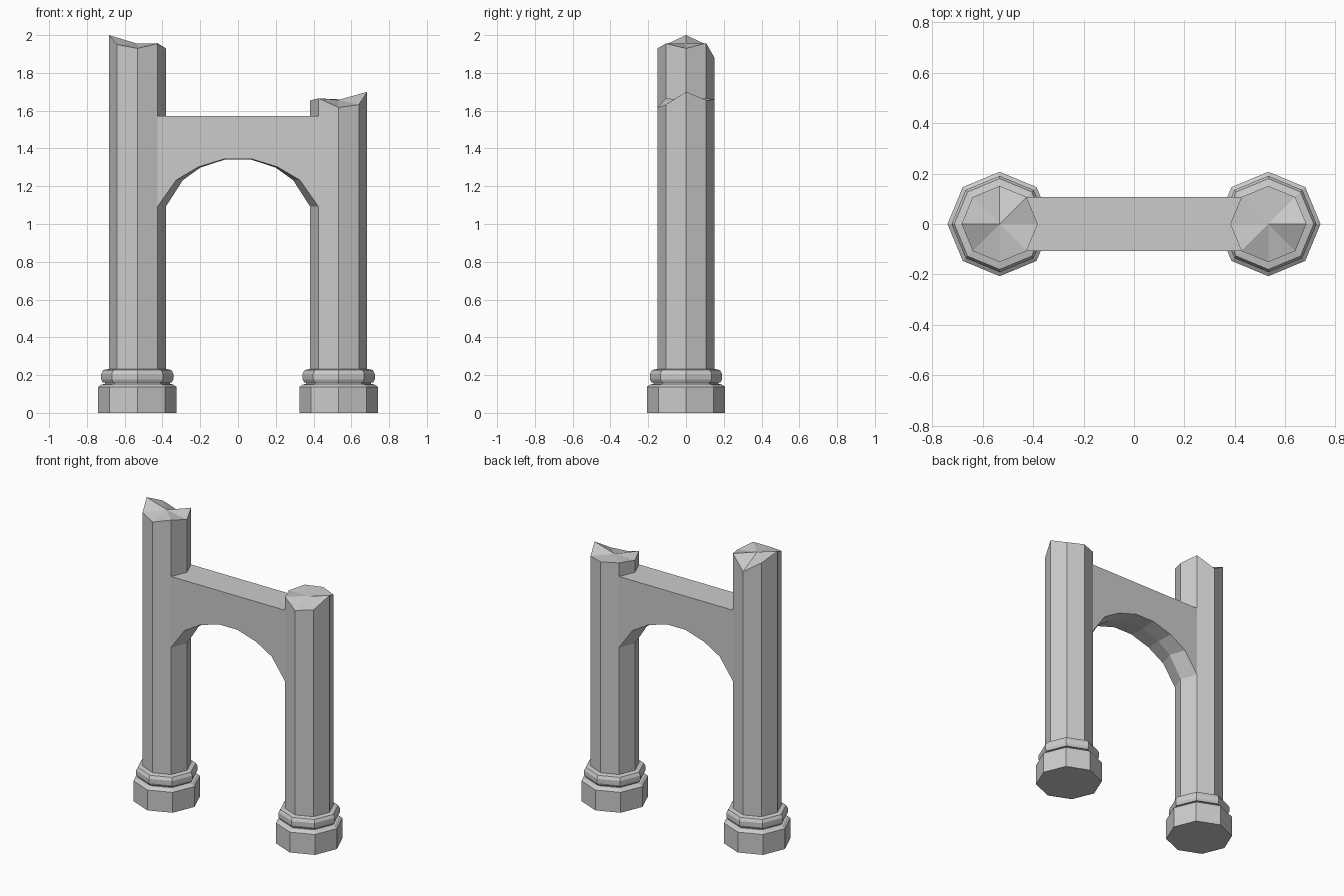
import bpy, bmesh
from math import cos, sin, pi

if "Cube" in bpy.data.objects:
    bpy.data.objects.remove(bpy.data.objects["Cube"])

R = 0.151        # shaft radius
CX = 0.533       # column centre distance
C = R * cos(pi / 4)


def finish(name, bm):
    bmesh.ops.recalc_face_normals(bm, faces=bm.faces[:])
    me = bpy.data.meshes.new(name)
    bm.to_mesh(me)
    bm.free()
    ob = bpy.data.objects.new(name, me)
    bpy.context.collection.objects.link(ob)
    return ob


def ring(bm, cx, r, zs):
    return [bm.verts.new((cx + r * cos(i * pi / 4), r * sin(i * pi / 4), z))
            for i, z in enumerate(zs)]


def bridge(bm, a, b):
    for i in range(len(a)):
        j = (i + 1) % len(a)
        bm.faces.new((a[i], a[j], b[j], b[i]))


# Octagonal column: moulded base, shaft and jagged broken top
BASE = [(0.207, 0), (0.207, 0.138), (0.19, 0.15), (0.172, 0.154), (0.172, 0.162),
        (0.183, 0.162), (0.191, 0.178), (0.191, 0.207), (0.18, 0.227), (R, 0.233)]


def column(name, cx, top, centre):
    bm = bmesh.new()
    rings = [ring(bm, cx, r, [z] * 8) for r, z in BASE]
    rings.append(ring(bm, cx, R, top))
    for a, b in zip(rings, rings[1:]):
        bridge(bm, a, b)
    bm.faces.new(rings[0][::-1])
    tip = bm.verts.new((cx, 0, centre))
    for i in range(8):
        bm.faces.new((rings[-1][i], rings[-1][(i + 1) % 8], tip))
    return finish(name, bm)


# Broken top heights, counter-clockwise from +x
column("tall_column", -CX, [1.93, 1.957, 1.88, 1.95, 2.0, 1.95, 1.93, 1.955], 1.955)
column("short_column", CX, [1.70, 1.655, 1.66, 1.665, 1.655, 1.665, 1.617, 1.632], 1.657)

# Arched lintel: the underside has a ridge along y = 0, continuing the shaft corner
EDGE = [(CX - C, 1.092), (0.328, 1.232), (0.21, 1.302), (0.07, 1.345)]
RIDGE = [(CX - R, 1.092), (0.292, 1.232), (0.2, 1.298), (0.07, 1.341)]
bm = bmesh.new()
rows = []
for y, half in ((-C, EDGE), (0, RIDGE), (C, EDGE)):
    pts = [(-x, z) for x, z in half] + half[::-1]
    low = [bm.verts.new((x, y, z)) for x, z in pts]
    high = [bm.verts.new((x, y, 1.573)) for x, z in pts]
    rows.append((low, high))
for i in range(7):
    for (la, ha), (lb, hb) in zip(rows, rows[1:]):
        bm.faces.new((la[i], la[i + 1], lb[i + 1], lb[i]))
        bm.faces.new((ha[i], ha[i + 1], hb[i + 1], hb[i]))
    for low, high in (rows[0], rows[2]):
        bm.faces.new((low[i], low[i + 1], high[i + 1], high[i]))
# Loose middle-row duplicates are not created, so the tube is clean
finish("arched_lintel", bm)
